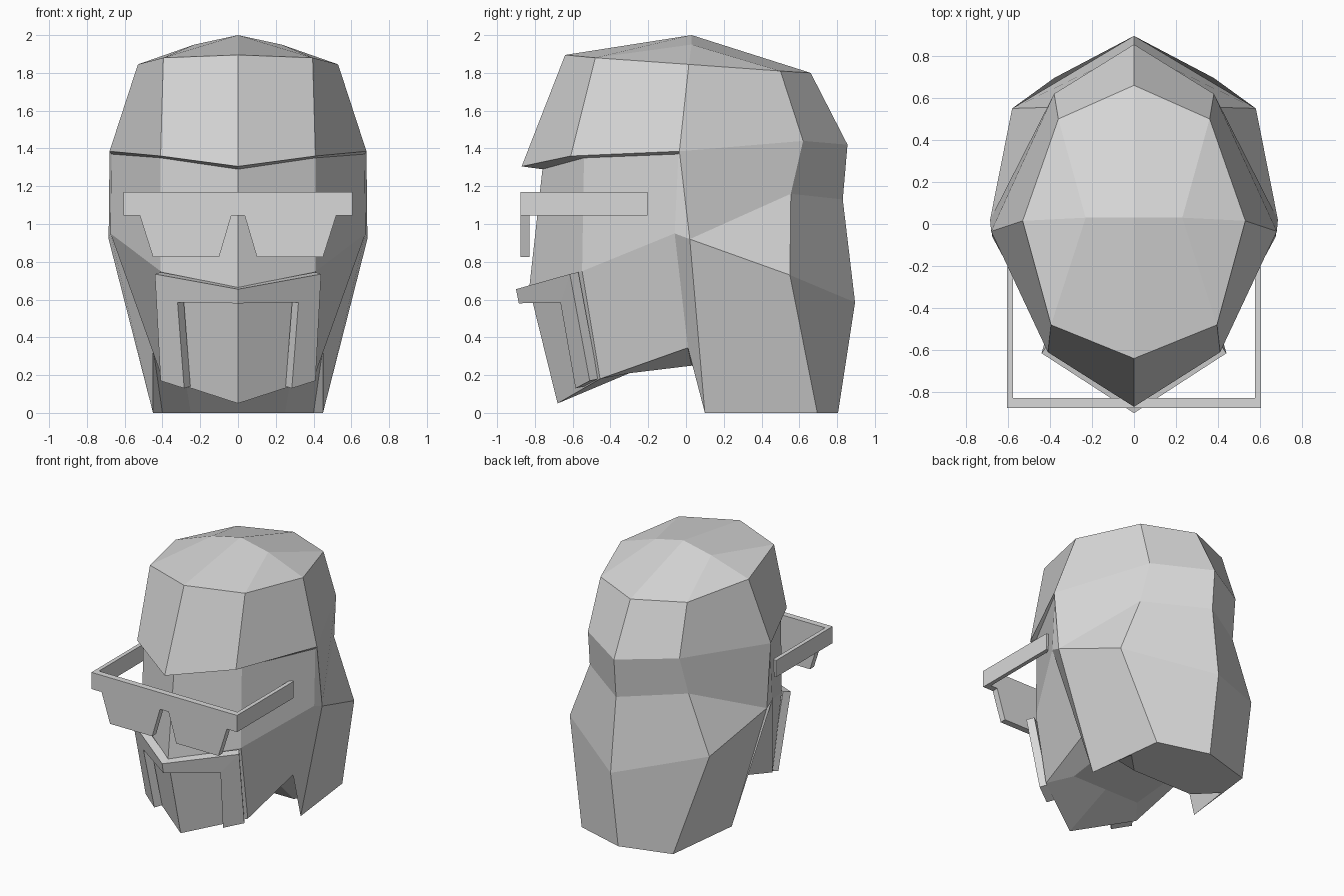
import bpy
import bmesh

cube = bpy.data.objects.get("Cube")
if cube:
    bpy.data.objects.remove(cube, do_unlink=True)

# Single clay material
clay = bpy.data.materials.new("light_grey")
clay.use_nodes = True
grey = (0.69, 0.69, 0.69, 1)
clay.diffuse_color = grey
clay.node_tree.nodes["Principled BSDF"].inputs["Base Color"].default_value = grey


def bridge(a, b):
    """Faces joining two rows of points; repeated points give triangles."""
    return [(a[i + 1], b[i + 1], b[i], a[i]) for i in range(len(a) - 1)]


def mirrored_object(name, faces):
    """Build half-model faces on both sides of x = 0 and weld the seam."""
    bm = bmesh.new()
    for side in (1, -1):
        made = {}
        for face in faces:
            corners = list(dict.fromkeys(face))
            for p in corners:
                if p not in made:
                    made[p] = bm.verts.new((p[0] * side, p[1], p[2]))
            bm.faces.new([made[p] for p in corners])
    bmesh.ops.remove_doubles(bm, verts=bm.verts, dist=0.0005)
    bmesh.ops.recalc_face_normals(bm, faces=bm.faces)
    mesh = bpy.data.meshes.new(name)
    bm.to_mesh(mesh)
    bm.free()
    mesh.materials.append(clay)
    obj = bpy.data.objects.new(name, mesh)
    bpy.context.collection.objects.link(obj)
    return obj


def prism(outline, front, back):
    """Extrude an (x, z) outline in y, leaving the seam at x = 0 open."""
    a = [(x, front, z) for x, z in outline]
    b = [(x, back, z) for x, z in outline]
    walls = bridge(a + a[:1], b + b[:1])
    walls = [w for w in walls if any(p[0] > 0 for p in w)]
    return [tuple(a), tuple(b)] + walls


# Hair: rows run from the front centre round the side to the back centre
peak, shoulder = (0, 0.03, 2), (0.23, 0.03, 1.95)
crown = [(0, -0.64, 1.895), (0.395, -0.48, 1.88), (0.53, 0.015, 1.845),
         (0.36, 0.5, 1.81), (0, 0.66, 1.8)]
fringe = [(0, -0.87, 1.305), (0.41, -0.61, 1.36), (0.68, -0.035, 1.385),
          (0.38, 0.62, 1.44), (0, 0.855, 1.42)]
temple = (0.685, 0.02, 0.92)
nape = [temple, (0.41, 0.555, 1.16), (0, 0.83, 1.13)]
bulge = [temple, (0.58, 0.55, 0.73), (0, 0.895, 0.585)]
hem = [(0.45, 0.1, 0), (0.38, 0.695, 0), (0, 0.805, 0)]

faces = bridge(crown, [peak, shoulder, shoulder, shoulder, peak])
faces += bridge(crown, fringe)
for upper, lower in ((fringe[2:], nape), (nape, bulge), (bulge, hem)):
    faces += [f for f in bridge(upper, lower) if len(set(f)) > 2]

# Face: rows run from the centre line to the side of the head
brow = [(0, -0.76, 1.29), (0.41, -0.54, 1.35), (0.67, -0.04, 1.37)]
cheek = [(0, -0.83, 0.66), (0.41, -0.55, 0.75), (0.675, -0.06, 0.95)]
jaw = [(0, -0.68, 0.05), (0.4, -0.455, 0.18), (0.45, 0.01, 0.345)]
for upper, lower in ((fringe[:3], brow), (brow, cheek), (cheek, jaw)):
    faces += bridge(upper, lower)
faces += bridge([fringe[2], temple, hem[0]], [brow[2], cheek[2], jaw[2]])

# Underside of the jaw, sloping neck, inner flap and closed hem
chin_mid, chin_side = (0, -0.3, 0.21), (0.28, -0.3, 0.21)
neck_mid, neck_side = (0, 0.03, 0.25), (0.29, 0.03, 0.25)
base_mid, base_side = (0, 0.3, 0), (0.25, 0.3, 0)
flap = (0.4, 0.45, 0)
faces += bridge(jaw, [chin_mid, chin_side, neck_side])
faces += [(chin_mid, chin_side, neck_side, neck_mid),
          (neck_mid, neck_side, base_side, base_mid),
          (neck_side, jaw[2], flap, base_side),
          (jaw[2], hem[0], flap),
          (hem[0], flap, hem[1]),
          (flap, base_side, hem[1]),
          (base_side, base_mid, hem[2], hem[1])]
mirrored_object("head_and_hair", faces)

# Moustache with two straight legs framing the chin
front = [(0, -0.9, 0.655), (0.44, -0.615, 0.735), (0.41, -0.51, 0.17),
         (0.285, -0.585, 0.13), (0.32, -0.665, 0.585), (0, -0.885, 0.58)]
back = [(max(x - 0.033, 0), y + (0.045 if x else 0.075), z + 0.01)
        for x, y, z in front]
faces = bridge(front, back)
for row in (front, back):
    faces += [(row[0], row[1], row[4], row[5]), tuple(row[1:5])]
mirrored_object("moustache_frame", faces)

# Glasses: front plate with lenses, and side arms
plate = [(0, 1.17), (0.605, 1.17), (0.605, 1.045), (0.52, 1.045),
         (0.45, 0.825), (0.1, 0.825), (0.035, 1.045), (0, 1.045)]
mirrored_object("glasses_front", prism(plate, -0.875, -0.828))
arm = [(0.575, 1.17), (0.605, 1.17), (0.605, 1.045), (0.575, 1.045)]
mirrored_object("glasses_arms", prism(arm, -0.828, -0.205))
